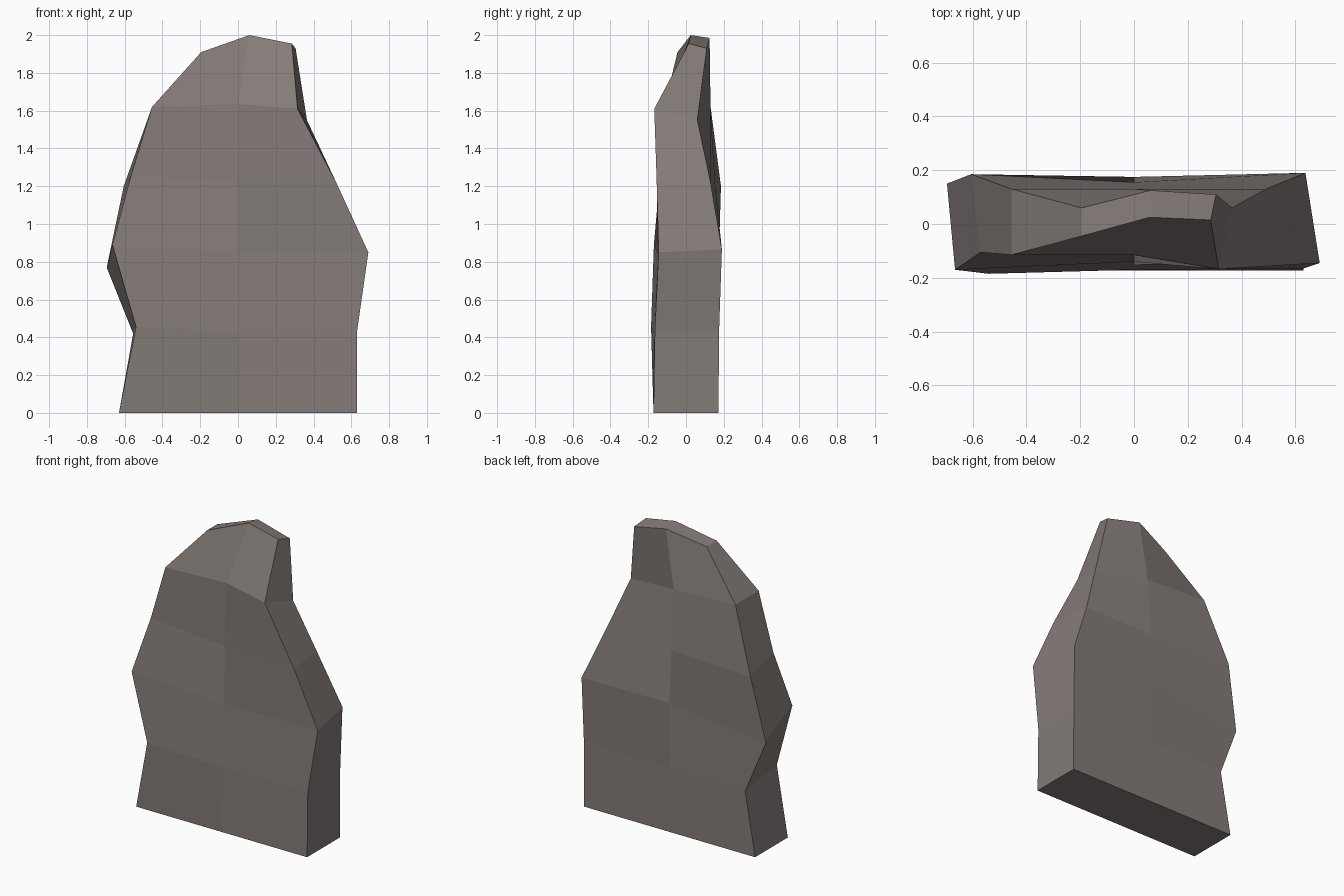
import bpy, bmesh

if "Cube" in bpy.data.objects:
    bpy.data.objects.remove(bpy.data.objects["Cube"])

# Six upright edge profiles of the slab, from just above the base to the crown
left_front = [(-.54, -.185, .455), (-.665, -.17, .89), (-.57, -.105, 1.245),
              (-.455, -.115, 1.62), (-.195, -.045, 1.91)]
mid_front = [(0, -.17, .43), (0, -.15, .845), (0, -.14, 1.23),
             (0, -.115, 1.635), (.06, .025, 2.0)]
right_front = [(.63, -.165, .43), (.69, -.145, .85), (.52, -.155, 1.22),
               (.315, -.168, 1.61), (.285, .015, 1.955)]
right_back = [(.63, .175, .43), (.637, .19, .865), (.49, .13, 1.22),
              (.365, .06, 1.55), (.305, .11, 1.93)]
mid_back = [(0, .17, .43), (0, .175, .86), (0, .155, 1.2),
            (0, .13, 1.6), (.06, .125, 1.985)]
left_back = [(-.555, .17, .42), (-.695, .15, .77), (-.605, .185, 1.2),
             (-.455, .13, 1.62), (-.195, .06, 1.91)]
profiles = [left_front, mid_front, right_front, right_back, mid_back, left_back]

# Rectangular base footprint under each profile
base = [(x, y, 0) for y, xs in ((-.172, (-.63, 0, .63)), (.172, (.63, 0, -.63))) for x in xs]

# Walls: skin neighbouring profiles with quads
bm = bmesh.new()
cols = [[bm.verts.new(p) for p in [foot] + path] for foot, path in zip(base, profiles)]
for i, a in enumerate(cols):
    b = cols[(i + 1) % len(cols)]
    for k in range(len(a) - 1):
        bm.faces.new((a[k], b[k], b[k + 1], a[k + 1]))

# Base and crown caps, two quads each
for k in (0, -1):
    ring = [c[k] for c in cols]
    bm.faces.new((ring[0], ring[1], ring[4], ring[5]))
    bm.faces.new((ring[1], ring[2], ring[3], ring[4]))
bmesh.ops.recalc_face_normals(bm, faces=bm.faces)

mesh = bpy.data.meshes.new("rock_slab")
bm.to_mesh(mesh)
bm.free()
rock = bpy.data.objects.new("rock_slab", mesh)
bpy.context.collection.objects.link(rock)

# Warm grey stone
stone = bpy.data.materials.new("stone")
stone.diffuse_color = (.23, .20, .19, 1)
stone.use_nodes = True
stone.node_tree.nodes["Principled BSDF"].inputs["Base Color"].default_value = stone.diffuse_color
mesh.materials.append(stone)
